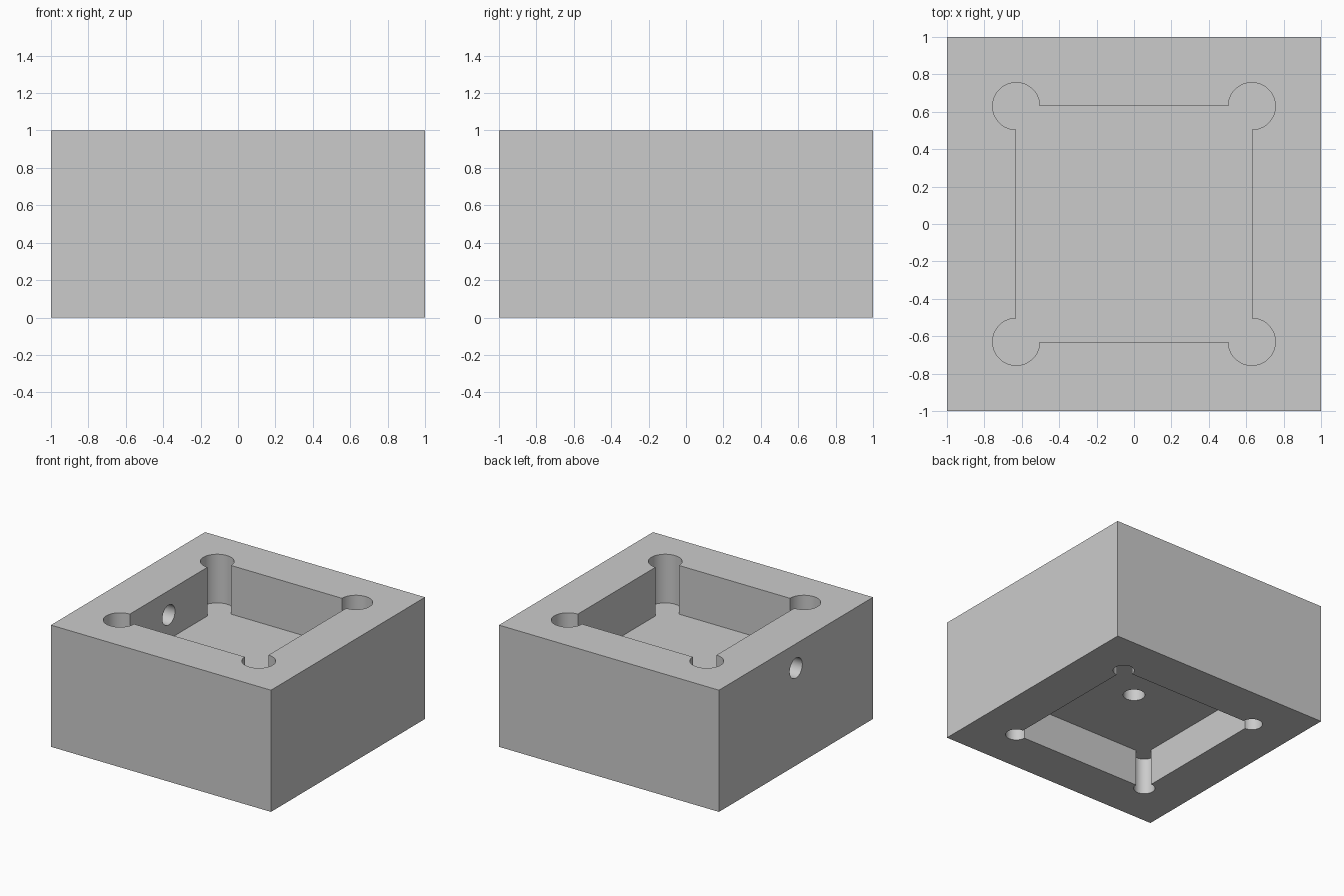
import bpy, bmesh
from math import pi, cos, sin
from mathutils import Matrix, Vector

if "Cube" in bpy.data.objects:
    bpy.data.objects.remove(bpy.data.objects["Cube"])

# Material
grey = bpy.data.materials.new("plain grey")
grey.use_nodes = True
colour = (0.6, 0.6, 0.6, 1)
grey.diffuse_color = colour
grey.node_tree.nodes["Principled BSDF"].inputs["Base Color"].default_value = colour

POCKET = 0.63      # half width of both square pockets
TOP_FLOOR = 0.6
BOTTOM_CEILING = 0.3
HOLE = 0.082       # radius of the drilled holes


def make_object(name, bm):
    bmesh.ops.recalc_face_normals(bm, faces=bm.faces)
    mesh = bpy.data.meshes.new(name)
    bm.to_mesh(mesh)
    bm.free()
    mesh.materials.append(grey)
    obj = bpy.data.objects.new(name, mesh)
    bpy.context.collection.objects.link(obj)
    return obj


def pocket_cutter(name, relief, z0, z1, steps=36):
    """Square pocket with a round relief at every corner."""
    bm = bmesh.new()
    verts = []
    for corner in range(4):
        turn = Matrix.Rotation(corner * pi / 2, 3, "Z")
        for i in range(steps + 1):
            a = -pi / 2 + 1.5 * pi * i / steps
            p = Vector((POCKET + relief * cos(a), POCKET + relief * sin(a), z0))
            verts.append(bm.verts.new(turn @ p))
    face = bm.faces.new(verts)
    new = bmesh.ops.extrude_face_region(bm, geom=[face])["geom"]
    bmesh.ops.translate(bm, vec=(0, 0, z1 - z0),
                        verts=[v for v in new if isinstance(v, bmesh.types.BMVert)])
    return make_object(name, bm)


def drill_cutter(name, start, end):
    """Round cutter running between two points."""
    start, end = Vector(start), Vector(end)
    axis = end - start
    turn = axis.to_track_quat("Z", "Y").to_matrix().to_4x4()
    bm = bmesh.new()
    bmesh.ops.create_cone(bm, cap_ends=True, segments=48, radius1=HOLE, radius2=HOLE,
                          depth=axis.length,
                          matrix=Matrix.Translation((start + end) / 2) @ turn)
    return make_object(name, bm)


# Solid block
bm = bmesh.new()
bmesh.ops.create_cube(bm, size=1, matrix=Matrix.Translation((0, 0, 0.5)) @ Matrix.Diagonal((2, 2, 1, 1)))
block = make_object("housing_block", bm)

# Pockets above and below, side port, blind hole in the web
cutters = [
    pocket_cutter("top_pocket_cutter", 0.126, TOP_FLOOR, 1.2),
    pocket_cutter("bottom_pocket_cutter", 0.08, -0.2, BOTTOM_CEILING),
    drill_cutter("side_port_cutter", (-1.2, 0, 0.8), (-0.4, 0, 0.8)),
    drill_cutter("web_hole_cutter", (0, 0, 0.1), (0, 0, 0.5)),
]

bpy.ops.object.select_all(action="DESELECT")
bpy.context.view_layer.objects.active = block
block.select_set(True)
for cutter in cutters:
    cutter.hide_render = True
    mod = block.modifiers.new(cutter.name, "BOOLEAN")
    mod.operation = "DIFFERENCE"
    mod.solver = "EXACT"
    mod.object = cutter
    bpy.ops.object.modifier_apply(modifier=mod.name)
    bpy.data.objects.remove(cutter)

# Smooth round walls, crisp edges
bpy.ops.object.shade_smooth_by_angle(angle=pi / 6)
